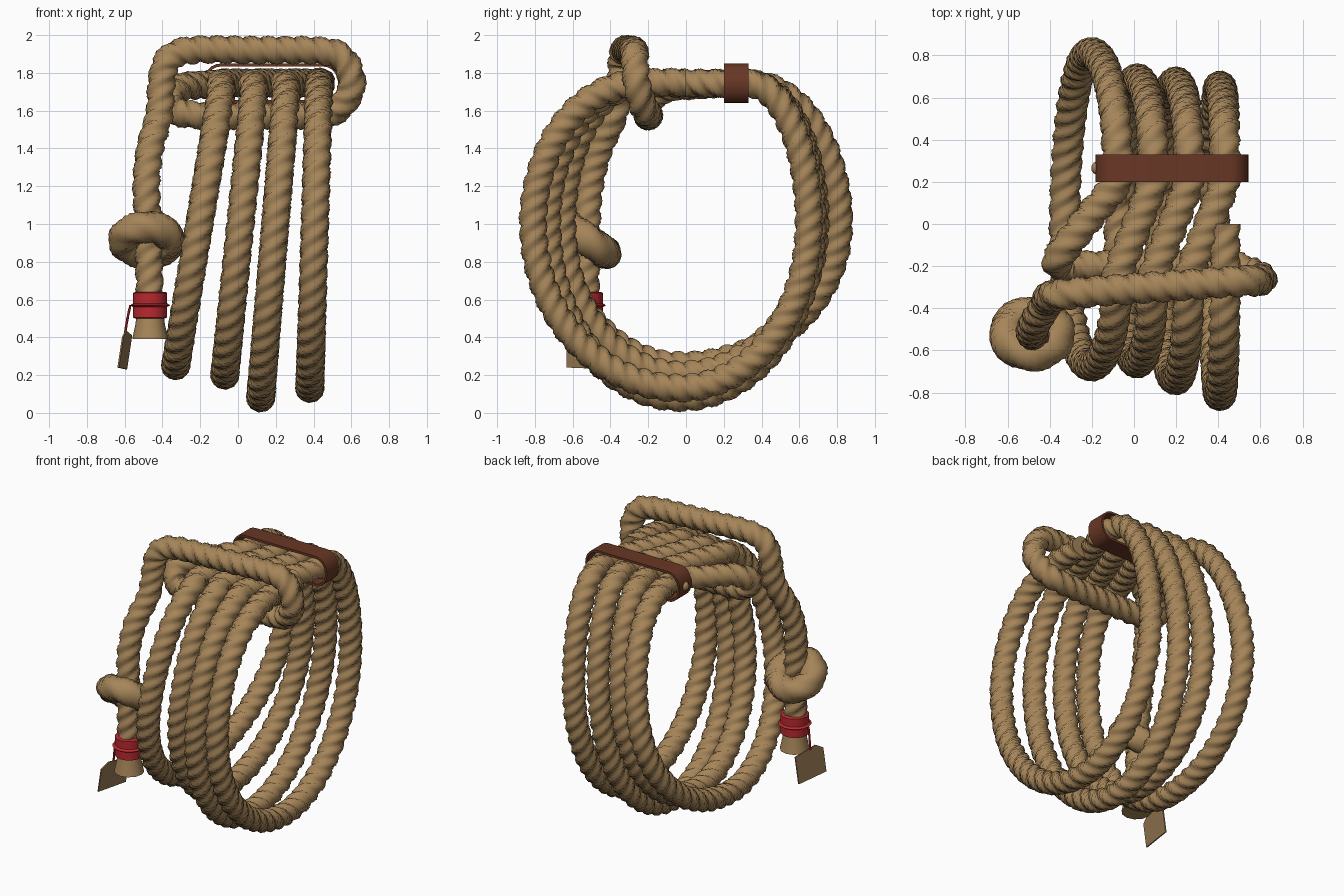
import bpy, bmesh, math
from mathutils import Vector, Quaternion, Matrix

if "Cube" in bpy.data.objects:
    bpy.data.objects.remove(bpy.data.objects["Cube"])


def material(name, rgb):
    m = bpy.data.materials.new(name)
    m.diffuse_color = (*rgb, 1)
    m.use_nodes = True
    m.node_tree.nodes["Principled BSDF"].inputs["Base Color"].default_value = m.diffuse_color
    return m


TAN = material("tan rope", (0.38, 0.235, 0.10))
LEATHER = material("brown leather", (0.14, 0.038, 0.018))
RED = material("red thread", (0.48, 0.022, 0.028))
CARD = material("tag card", (0.31, 0.19, 0.085))


def finish(name, bm, mat, smooth=40):
    bmesh.ops.recalc_face_normals(bm, faces=bm.faces)
    me = bpy.data.meshes.new(name)
    bm.to_mesh(me)
    bm.free()
    me.materials.append(mat)
    ob = bpy.data.objects.new(name, me)
    bpy.context.collection.objects.link(ob)
    if smooth:
        bpy.ops.object.select_all(action='DESELECT')
        ob.select_set(True)
        bpy.context.view_layer.objects.active = ob
        bpy.ops.object.shade_smooth_by_angle(angle=math.radians(smooth))
    return ob


def resample(points, step, closed=False):
    """Catmull-Rom through the points, then evenly spaced samples."""
    p = [Vector(q) for q in points]
    n = len(p)
    get = (lambda i: p[i % n]) if closed else (lambda i: p[max(0, min(n - 1, i))])
    dense = []
    for i in range(n if closed else n - 1):
        a, b, c, d = get(i - 1), get(i), get(i + 1), get(i + 2)
        for k in range(16):
            t = k / 16
            dense.append(0.5 * (2 * b + (c - a) * t + (2 * a - 5 * b + 4 * c - d) * t ** 2
                                + (3 * b - a - 3 * c + d) * t ** 3))
    dense.append(get(n) if closed else p[-1])
    out, left = [dense[0]], step
    for a, b in zip(dense, dense[1:]):
        seg = (b - a).length
        while seg >= left and seg > 0:
            a = a.lerp(b, left / seg)
            out.append(a)
            seg = (b - a).length
            left = step
        left -= seg
    return out


def rope(name, points, radius, mat=TAN, lobe=0.012, pitch=0.27, step=0.025, sides=15, closed=False):
    """Sweep a three-strand twisted section along a path."""
    path = resample(points, step, closed)
    if closed and (path[-1] - path[0]).length < step * 0.6:
        path.pop()
    n = len(path)
    bm = bmesh.new()
    rings, normal, old = [], None, None
    for i, c in enumerate(path):
        nxt = path[(i + 1) % n] if closed else path[min(i + 1, n - 1)]
        prv = path[i - 1] if closed else path[max(i - 1, 0)]
        t = (nxt - prv).normalized()
        normal = t.orthogonal().normalized() if old is None else old.rotation_difference(t) @ normal
        normal = (normal - t * normal.dot(t)).normalized()
        old = t
        side = t.cross(normal)
        turns = round(n * step / pitch) / n * i if closed else i * step / pitch
        ring = []
        for k in range(sides):
            a = math.tau * k / sides
            r = radius - lobe + lobe * 1.3 * abs(math.cos(1.5 * a))
            a += math.tau * turns
            ring.append(bm.verts.new(c + r * (math.cos(a) * normal + math.sin(a) * side)))
        rings.append(ring)
    for i in range(n if closed else n - 1):
        a, b = rings[i], rings[(i + 1) % n]
        for k in range(sides):
            j = (k + 1) % sides
            bm.faces.new((a[k], a[j], b[j], b[k]))
    if not closed:
        bm.faces.new(rings[0])
        bm.faces.new(rings[-1])
    return finish(name, bm, mat)


def lathe(name, profile, centre, mat, sides=16, smooth=40):
    bm = bmesh.new()
    rings = [[bm.verts.new((centre[0] + r * math.cos(math.tau * k / sides),
                            centre[1] + r * math.sin(math.tau * k / sides), z))
              for k in range(sides)] for r, z in profile]
    for a, b in zip(rings, rings[1:]):
        for k in range(sides):
            j = (k + 1) % sides
            bm.faces.new((a[k], a[j], b[j], b[k]))
    bm.faces.new(rings[0])
    bm.faces.new(rings[-1])
    return finish(name, bm, mat, smooth)


# Coils: (top x in front, bottom x, top x at the back, front y, back y, bottom z)
TOP, MID = 1.745, 1.0
COILS = [(0.43, 0.38, 0.43, -0.81, 0.65, 0.13),
         (0.26, 0.12, 0.26, -0.735, 0.67, 0.08),
         (0.09, -0.07, 0.09, -0.655, 0.685, 0.20),
         (-0.08, -0.33, -0.08, -0.67, 0.81, 0.25)]


def coil(front_x, low_x, back_x, front, back, low):
    """One turn: over the front, round the bottom, up the back."""
    y0, y1, yc = -0.25, 0.33, -0.03
    pts = []
    for q, (yo, yr, zr) in enumerate(((y0, front - y0, TOP - MID), (yc, front - yc, low - MID),
                                      (yc, back - yc, low - MID), (y1, back - y1, TOP - MID))):
        for k in range(6):
            a = math.radians(15 * k)
            s, c = (math.sin(a), math.cos(a)) if q % 2 == 0 else (math.cos(a), math.sin(a))
            z = MID + zr * c
            f = (TOP - z) / (TOP - low)
            top_x = front_x if q < 2 else back_x
            pts.append((top_x + (low_x - top_x) * f, yo + yr * s, z))
    return pts + [(back_x, y1, TOP), (back_x, 0.2, TOP)]


coils = [(0.43, 0.0, 1.75), (0.43, -0.12, 1.75)]
for c in COILS:
    coils += coil(*c)

# Crosswise wrap and hanging tail continue from the last coil
wrap = [(-0.19, 0.06, 1.735), (-0.30, -0.08, 1.725), (-0.365, -0.17, 1.68), (-0.33, -0.2, 1.60),
        (-0.2, -0.2, 1.575), (0.15, -0.2, 1.575), (0.45, -0.2, 1.58), (0.55, -0.23, 1.63),
        (0.605, -0.26, 1.74), (0.56, -0.27, 1.87), (0.45, -0.275, 1.915), (0.1, -0.3, 1.92),
        (-0.25, -0.325, 1.92), (-0.37, -0.34, 1.87), (-0.405, -0.35, 1.75), (-0.415, -0.38, 1.58),
        (-0.465, -0.46, 1.4), (-0.485, -0.51, 1.2), (-0.475, -0.525, 1.0), (-0.47, -0.53, 0.75),
        (-0.465, -0.53, 0.5)]
rope("coiled_rope", coils + wrap, 0.075)

# Knot: a fat tilted ring of rope round the tail
tilt = Matrix.Rotation(math.radians(-36), 3, 'X')
knot = [Vector((-0.483, -0.52, 0.915)) + tilt @ Vector((0.122 * math.cos(a), 0.118 * math.sin(a), 0))
        for a in (math.tau * k / 12 for k in range(12))]
rope("knot", knot, 0.086, closed=True, lobe=0.008, pitch=0.4)

# Frayed end, red whipping and its cord
END = (-0.465, -0.53)
lathe("frayed_end", [(0.07, 0.53), (0.078, 0.47), (0.095, 0.39)], END, TAN, 12)
lathe("whipping", [(0.08, 0.64), (0.09, 0.635), (0.09, 0.58), (0.106, 0.57), (0.09, 0.56),
                   (0.09, 0.505), (0.08, 0.50)], END, RED, 16, 30)
rope("tag_cord", [(-0.57, -0.53, 0.57), (-0.585, -0.52, 0.5), (-0.6, -0.51, 0.41)],
     0.007, RED, lobe=0, sides=6)

# Card tag with one clipped corner
bm = bmesh.new()
u, th = Vector((0.045, 0.24, 0)), Vector((0.008, -0.0015, 0))
outline = [(0, 0.24), (1, 0.23), (1, 0.41), (0.25, 0.435), (0, 0.40)]
base = Vector((-0.64, -0.63, 0))
front = [bm.verts.new(base + u * f + Vector((0.03 * (z - 0.23) / 0.2, 0, z))) for f, z in outline]
face = bm.faces.new(front)
ext = bmesh.ops.extrude_face_region(bm, geom=[face])
bmesh.ops.translate(bm, vec=th, verts=[v for v in ext["geom"] if isinstance(v, bmesh.types.BMVert)])
finish("tag", bm, CARD, 0)

# Leather band: hollow rounded strap round the four strands
bm = bmesh.new()


def stadium(r, y):
    pts = []
    for cx, start in ((0.455, -90), (-0.095, 90)):
        for k in range(13):
            a = math.radians(start + 15 * k)
            pts.append(bm.verts.new((cx + 0.85 * r * math.cos(a), y, 1.745 + r * math.sin(a))))
    return pts


loops = [stadium(0.104, 0.20), stadium(0.104, 0.33), stadium(0.088, 0.33), stadium(0.088, 0.20)]
for i in range(4):
    a, b = loops[i], loops[(i + 1) % 4]
    for k in range(len(a)):
        j = (k + 1) % len(a)
        bm.faces.new((a[k], a[j], b[j], b[k]))
finish("band", bm, LEATHER)

# Small stud on the end of the band
bm = bmesh.new()
bmesh.ops.create_uvsphere(bm, u_segments=10, v_segments=6, radius=0.032,
                          matrix=Matrix.Translation((-0.172, 0.265, 1.745)))
finish("band_stud", bm, TAN)
